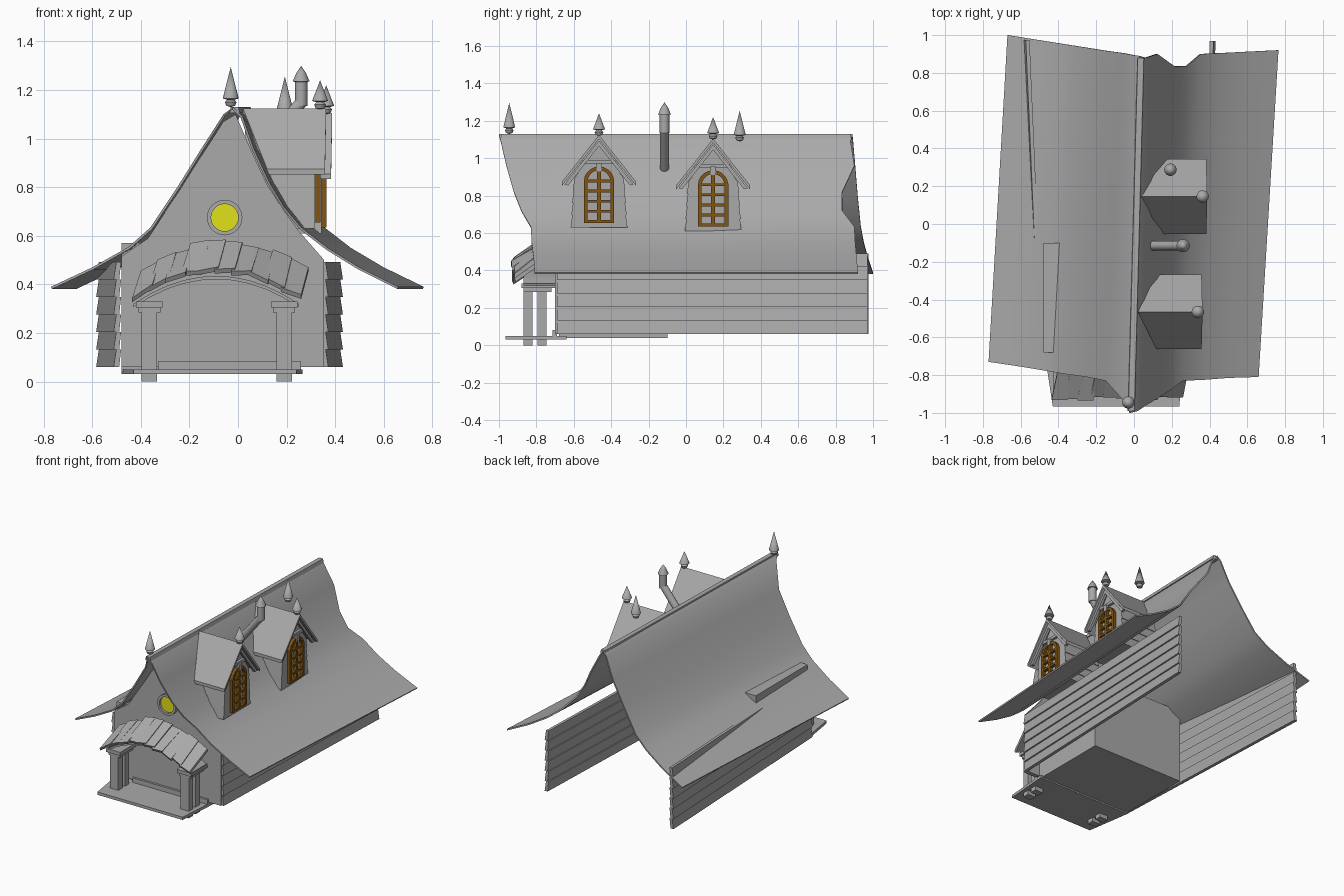
import bpy, bmesh, math, random
from mathutils import Vector, Matrix

random.seed(4)
if "Cube" in bpy.data.objects:
    bpy.data.objects.remove(bpy.data.objects["Cube"], do_unlink=True)


def material(name, rgb):
    m = bpy.data.materials.new(name)
    m.use_nodes = True
    m.diffuse_color = (*rgb, 1)
    m.node_tree.nodes["Principled BSDF"].inputs["Base Color"].default_value = (*rgb, 1)
    return m


GREY = material("stone grey", (0.4, 0.4, 0.4))
YELLOW = material("lamp yellow", (0.75, 0.75, 0.01))
BROWN = material("window wood", (0.22, 0.09, 0.006))


def activate(ob):
    bpy.ops.object.select_all(action="DESELECT")
    ob.select_set(True)
    bpy.context.view_layer.objects.active = ob


def finish(name, bm, mat=GREY, smooth=False):
    bmesh.ops.recalc_face_normals(bm, faces=bm.faces[:])
    me = bpy.data.meshes.new(name)
    bm.to_mesh(me)
    bm.free()
    me.materials.append(mat)
    ob = bpy.data.objects.new(name, me)
    bpy.context.collection.objects.link(ob)
    if smooth:
        activate(ob)
        bpy.ops.object.shade_smooth_by_angle(angle=math.radians(35))
    return ob


def add_prism(bm, pts, depth):
    f = bm.faces.new([bm.verts.new(p) for p in pts])
    ext = bmesh.ops.extrude_face_region(bm, geom=[f], use_keep_orig=True)["geom"]
    new = [g for g in ext if isinstance(g, bmesh.types.BMVert)]
    bmesh.ops.translate(bm, verts=new, vec=Vector(depth))


def prism(name, pts, depth, mat=GREY):
    bm = bmesh.new()
    add_prism(bm, pts, depth)
    return finish(name, bm, mat)


def box(name, x0, x1, y0, y1, z0, z1):
    return prism(name, [(x0, y0, z0), (x1, y0, z0), (x1, y1, z0), (x0, y1, z0)], (0, 0, z1 - z0))


def lathe(name, profile, loc):
    bm = bmesh.new()
    vs = [bm.verts.new((r, 0, z)) for r, z in profile]
    es = [bm.edges.new(e) for e in zip(vs, vs[1:])]
    bmesh.ops.spin(bm, geom=vs + es, cent=(0, 0, 0), axis=(0, 0, 1), angle=math.tau, steps=14)
    bmesh.ops.remove_doubles(bm, verts=bm.verts[:], dist=0.0005)
    bmesh.ops.translate(bm, verts=bm.verts[:], vec=Vector(loc))
    return finish(name, bm, GREY, True)


def rod(name, p, q, r):
    p, q = Vector(p), Vector(q)
    rot = (q - p).to_track_quat("Z", "Y").to_matrix().to_4x4()
    bm = bmesh.new()
    bmesh.ops.create_cone(bm, cap_ends=True, segments=14, radius1=r, radius2=r, depth=(q - p).length,
                          matrix=Matrix.Translation((p + q) / 2) @ rot)
    return finish(name, bm, GREY, True)


def finial(name, x, y, z, h):
    lathe(name, [(0, 0), (.018, .005), (.024, .02), (.015, .03), (.033, .035), (0, h)], (x, y, z))


# Main roof: front x, front y, back x, back y, height, from left eave to right eave
rows = [(-.77, -.73, -.67, 1, .39), (-.6, -.755, -.5, .973, .47), (-.45, -.78, -.355, .95, .555),
        (-.36, -.795, -.26, .935, .635), (-.25, -.81, -.155, .918, .8), (-.15, -.83, -.06, .905, .96),
        (-.06, -.93, 0, .893, 1.1), (-.02, -1, .03, .89, 1.13), (.02, -.99, .065, .88, 1.09),
        (.065, -.96, .125, .9, .96), (.13, -.92, .215, .835, .82), (.19, -.88, .28, .835, .72),
        (.26, -.83, .355, .9, .635), (.37, -.825, .465, .905, .55), (.5, -.815, .6, .912, .47),
        (.66, -.81, .765, .92, .39)]
bm = bmesh.new()
grid = [(bm.verts.new((a, b, z)), bm.verts.new((c, d, z))) for a, b, c, d, z in rows]
for (a, b), (c, d) in zip(grid, grid[1:]):
    bm.faces.new((a, c, d, b))
roof = finish("main_roof", bm)
activate(roof)
solid = roof.modifiers.new("thickness", "SOLIDIFY")
solid.thickness = .01
solid.offset = -1
bpy.ops.object.modifier_apply(modifier=solid.name)
bpy.ops.object.shade_smooth_by_angle(angle=math.radians(30))
prism("ridge_cap", [(-.035, -.99, 1.105), (.008, -.99, 1.105), (.002, -.99, 1.131), (-.03, -.99, 1.131)],
      (.05, 1.87, 0))


# Side walls of lapped boards, splayed towards the back
def lapped_wall(name, front, back, side):
    h, n = .072, 6
    outer, inner = [], []
    for i in range(n):
        z = .06 + i * h
        outer += [(side * .017, z), (side * .006, z + h)]
        inner += [(-side * .006, z), (-side * .014, z + h)]
    pts = [(front[0] + x, front[1], z) for x, z in outer + inner[::-1]]
    prism(name, pts, (back[0] - front[0], back[1] - front[1], 0))


lapped_wall("right_wall", (.355, -.69), (.415, .97), 1)
lapped_wall("left_wall", (-.495, -.69), (-.567, .975), -1)

# Front gable, room behind it, floor and step
gable = [(-.48, .06), (-.48, .515), (-.37, .59), (-.26, .76), (-.15, .93), (-.06, 1.07), (-.01, 1.1),
         (.055, .95), (.12, .81), (.185, .71), (.25, .62), (.355, .5), (.355, .06)]
prism("front_gable", [(x, -.70, z) for x, z in gable], (0, .03, 0))
box("room", -.48, .25, -.68, -.10, .04, .57)
prism("porch_floor", [(-.43, -.965, .03), (.24, -.965, .03), (.265, -.64, .03), (-.48, -.64, .03)], (0, 0, .02))
box("door_step", -.33, .26, -.715, -.69, .05, .083)

# Round gable window
rim = [(math.cos(i * math.tau / 24), math.sin(i * math.tau / 24)) for i in range(24)]
bm = bmesh.new()
for (a, b), (c, d) in zip(rim, rim[1:] + rim[:1]):
    add_prism(bm, [(-.055 + r * x, -.725, .675 + r * z)
                   for r, x, z in ((.056, a, b), (.073, a, b), (.073, c, d), (.056, c, d))], (0, .026, 0))
finish("round_window_frame", bm)
prism("round_window_glass", [(-.055 + .057 * x, -.709, .675 + .057 * z) for x, z in rim], (0, .009, 0), YELLOW)

# Porch posts and capitals
for side, x in (("left", .19), ("right", -.365)):
    for k, y in enumerate((-.845, -.77)):
        box(f"porch_post_{side}_{k}", x - .032, x + .032, y - .024, y + .024, 0, .3)
    box(f"capital_lower_{side}", x - .045, x + .045, -.87, -.72, .285, .305)
    box(f"capital_upper_{side}", x - .055, x + .055, -.88, -.7, .305, .33)


# Arched porch roof
def arch(x):
    return .32 + .115 * (1 - ((x + .09) / .34) ** 2)


n = 10
xs = [-.43 + i * .68 / n for i in range(n + 1)]
prism("porch_arch_beam", [(x, -.87, arch(x)) for x in xs] + [(x, -.87, arch(x) - .014) for x in xs[::-1]],
      (0, .17, 0))
bm = bmesh.new()
for a, b in zip(xs, xs[1:]):
    j = random.uniform(-.012, .012)
    tilt = random.uniform(-.01, .01)
    low = [(a - .006, -.915 + j, arch(a) + .014 + tilt), (b + .01, -.915 + j, arch(b) + .014 - tilt)]
    up = [(b + .04, -.75, arch(b) + .125 + j), (a + .03, -.75, arch(a) + .125 + j)]
    add_prism(bm, low + up, (0, -.01, .018))
finish("porch_shingles", bm)


# Dormers on the right slope
def dormer(name, fx, y, dz):
    base, eave, top = .63 + dz, .885 + dz, 1.125 + dz
    # lapped body with gable
    side = []
    for i in range(4):
        z = base + i * .066
        side += [(.152 - i * .004, z), (.143 - i * .004, z + .066)]
    outline = side + [(0, top - .04)] + [(-w, z) for w, z in side[::-1]]
    prism(name + "_body", [(fx, y + w, z) for w, z in outline], (-.29, 0, 0))
    # roof slopes with bargeboards
    for s in (-1, 1):
        prism(f"{name}_roof_{s}", [(.02, y, top), (fx + .045, y, top), (fx + .04, y + s * .198, eave - .01),
                                   (.12, y + s * .198, eave - .01)], (0, 0, -.022))
        prism(f"{name}_bargeboard_{s}", [(fx + .028, y, top - .03), (fx + .028, y + s * .185, eave - .025),
                                         (fx + .028, y + s * .165, eave - .03), (fx + .028, y, top - .06)],
              (-.02, 0, 0))
    box(name + "_crossbeam", fx, fx + .018, y - .1, y + .1, eave + .085, eave + .105)
    box(name + "_keystone", fx, fx + .028, y - .014, y + .014, eave + .045, eave + .09)
    finial(name + "_finial", fx + .02, y, top - .005, .12)
    # arched lattice window
    w, z0, spring = .081, base + .025, base + .245
    bm = bmesh.new()

    def bar(y0, y1, za, zb):
        add_prism(bm, [(fx, y + y0, za), (fx, y + y1, za), (fx, y + y1, zb), (fx, y + y0, zb)], (.022, 0, 0))

    for s in (-w, -.01, w - .02):
        bar(s, s + .02, z0, spring + (.075 if s == -.01 else 0))
    for i in range(5):
        z = z0 + i * .054
        bar(-w, w, z, z + .015)
    arc = [(math.cos(i * math.pi / 10), math.sin(i * math.pi / 10)) for i in range(11)]
    for (a, b), (c, d) in zip(arc, arc[1:]):
        add_prism(bm, [(fx, y + r * p, spring + r * q)
                       for r, p, q in ((w, a, b), (w, c, d), (w - .02, c, d), (w - .02, a, b))], (.022, 0, 0))
    finish(name + "_window", bm, BROWN)


dormer("front_dormer", .318, -.465, 0)
dormer("rear_dormer", .343, .145, -.02)

# Ridge and side finials
finial("ridge_finial", -.03, -.945, 1.13, .165)
finial("side_finial", .193, .287, 1.09, .165)

# Stove pipe
rod("stove_pipe_lower", (.09, -.115, .94), (.26, -.115, 1.15), .025)
rod("stove_pipe_upper", (.26, -.115, 1.135), (.26, -.115, 1.24), .026)
lathe("stove_pipe_cap", [(0, 0), (.035, .005), (.02, .04), (0, .07)], (.26, -.115, 1.23))
